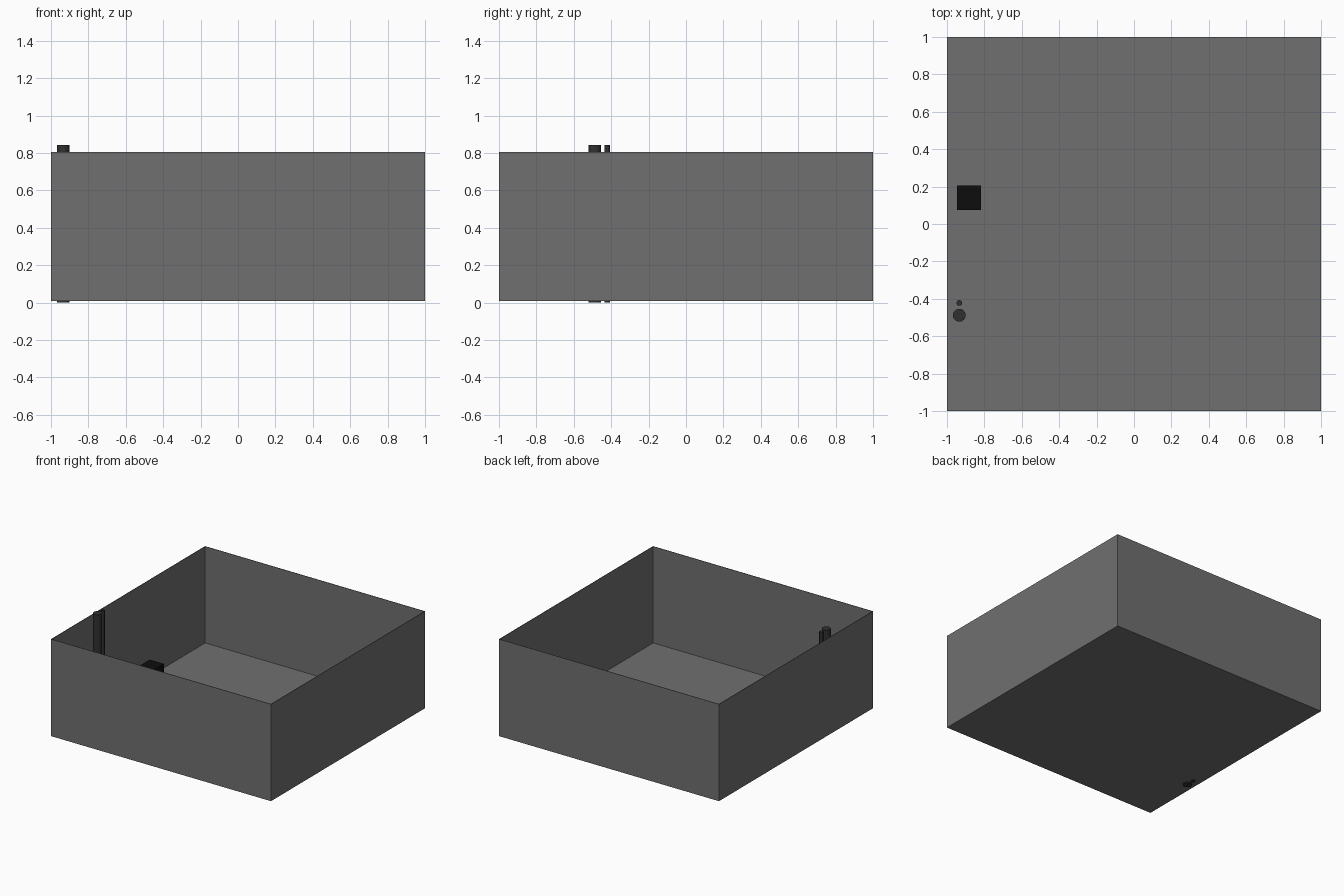
import bpy

if "Cube" in bpy.data.objects:
    bpy.data.objects.remove(bpy.data.objects["Cube"])

Z0, Z1, T = 0.008, 0.805, 0.004  # floor level, wall top, sheet thickness


def material(name, v):
    m = bpy.data.materials.new(name)
    m.diffuse_color = (v, v, v, 1)
    m.use_nodes = True
    m.node_tree.nodes["Principled BSDF"].inputs["Base Color"].default_value = m.diffuse_color
    return m


wall_grey = material("wall_grey", 0.16)
pipe_grey = material("pipe_grey", 0.03)
black = material("black", 0.004)


def box(name, x, y, z, mat):
    """Box from (min, max) ranges on each axis."""
    bpy.ops.mesh.primitive_cube_add(size=1, location=[(a + b) / 2 for a, b in (x, y, z)])
    o = bpy.context.object
    o.name = name
    o.scale = [b - a for a, b in (x, y, z)]
    o.data.materials.append(mat)
    bpy.ops.object.transform_apply(location=False, rotation=False, scale=True)


def pipe(name, x, y, r, top=0.842):
    bpy.ops.mesh.primitive_cylinder_add(vertices=32, radius=r, depth=top,
                                        location=(x, y, top / 2))
    o = bpy.context.object
    o.name = name
    o.data.materials.append(pipe_grey)
    bpy.ops.object.shade_smooth_by_angle()


# room shell: floor and four thin walls, open at the top
box("floor", (-1, 1), (-1, 1), (Z0, Z0 + T), wall_grey)
for side, s in (("left", -1), ("right", 1)):
    box(side + "_wall", sorted((s, s * (1 - T))), (-1, 1), (Z0, Z1), wall_grey)
for side, s in (("front", -1), ("back", 1)):
    box(side + "_wall", (-1 + T, 1 - T), sorted((s, s * (1 - T))), (Z0, Z1), wall_grey)

# vertical pipes running through the floor
pipe("large_pipe", -0.934, -0.488, 0.034)
pipe("small_pipe", -0.934, -0.422, 0.015)

# black block standing on the floor
box("floor_block", (-0.947, -0.817), (0.075, 0.206), (Z0 + T, 0.19), black)
